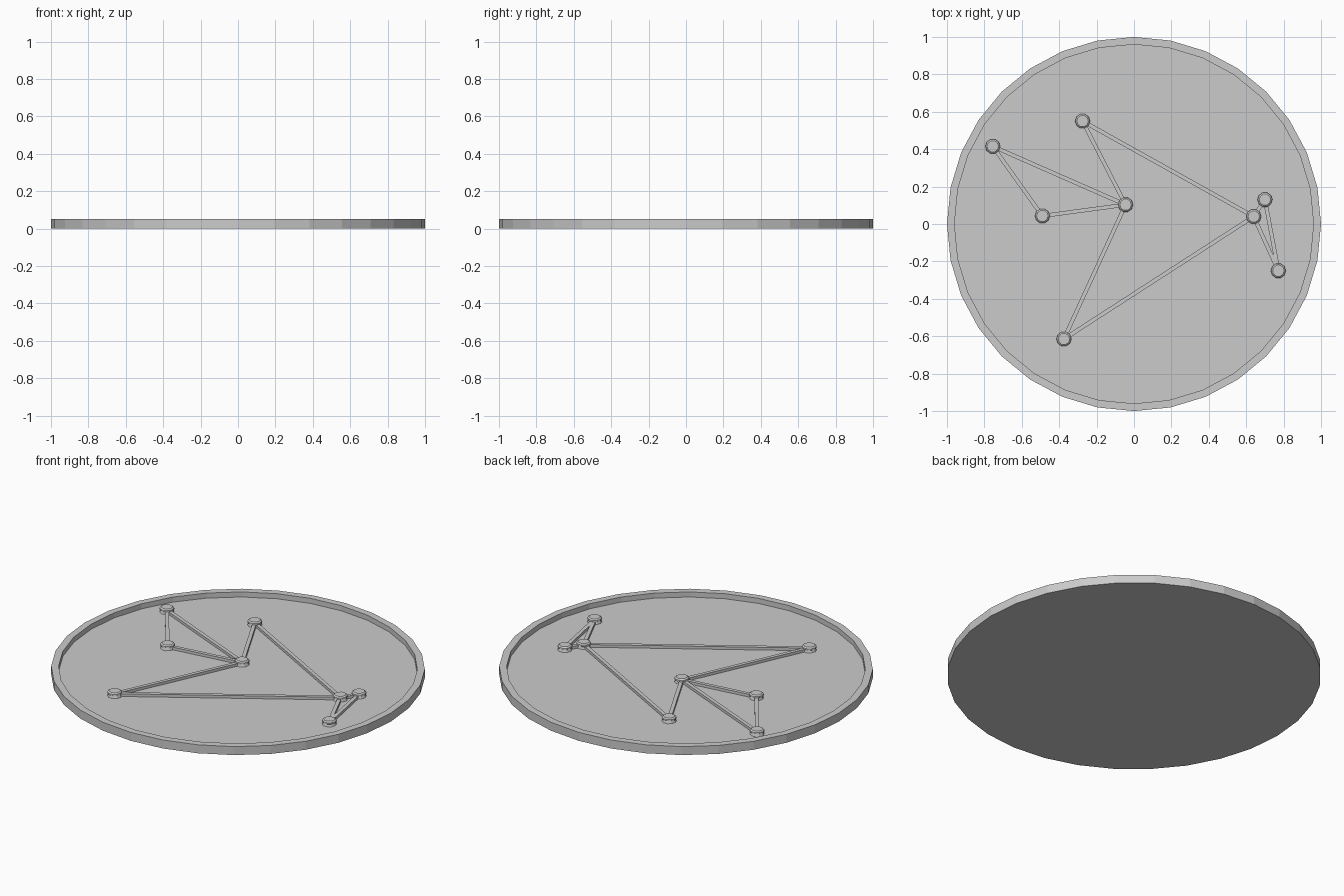
import bpy, bmesh, math
from mathutils import Vector

if "Cube" in bpy.data.objects:
    bpy.data.objects.remove(bpy.data.objects["Cube"])

FLOOR = 0.02


def lathe(name, profile, sides, loc=(0, 0, 0)):
    """Closed low-poly solid from (radius, z) rings, capped at both ends."""
    bm = bmesh.new()
    rings = [[bm.verts.new((r * math.cos(2 * math.pi * i / sides),
                            r * math.sin(2 * math.pi * i / sides), z))
              for i in range(sides)] for r, z in profile]
    for a, b in zip(rings, rings[1:]):
        for i in range(sides):
            j = (i + 1) % sides
            bm.faces.new((a[i], a[j], b[j], b[i]))
    bm.faces.new(rings[0][::-1])
    bm.faces.new(rings[-1])
    bmesh.ops.recalc_face_normals(bm, faces=bm.faces)
    mesh = bpy.data.meshes.new(name)
    bm.to_mesh(mesh)
    bm.free()
    ob = bpy.data.objects.new(name, mesh)
    ob.location = loc
    bpy.context.collection.objects.link(ob)
    return ob


def bar(name, a, b, width=0.021, top=0.036):
    """Thin rail lying on the dish floor between two points."""
    a, b = Vector(a), Vector(b)
    d = b - a
    z0 = FLOOR - 0.005
    bpy.ops.mesh.primitive_cube_add(size=1)
    ob = bpy.context.object
    ob.name = name
    ob.scale = (d.length, width, top - z0)
    ob.rotation_euler.z = math.atan2(d.y, d.x)
    ob.location = (*((a + b) / 2), (top + z0) / 2)


# Shallow round dish with raised rim
lathe("dish", [(1, 0), (1, 0.05), (0.96, 0.05), (0.96, FLOOR)], 32)

# Studs with a flared foot and chamfered cap
points = [(-0.755, 0.415), (-0.49, 0.043), (-0.045, 0.103), (-0.275, 0.55),
          (0.64, 0.04), (0.70, 0.13), (0.772, -0.25), (-0.375, -0.615)]
stud = [(0.041, FLOOR - 0.005), (0.035, 0.033), (0.040, 0.036),
        (0.039, 0.044), (0.031, 0.05)]
for i, (x, y) in enumerate(points):
    lathe(f"stud_{i + 1}", stud, 10, (x, y, 0))

# Connecting rails
links = [(0, 1), (1, 2), (0, 2), (2, 3), (3, 4), (4, 5), (5, 6), (4, 6), (4, 7), (2, 7)]
for i, (a, b) in enumerate(links):
    bar(f"rail_{i + 1}", points[a], points[b])
